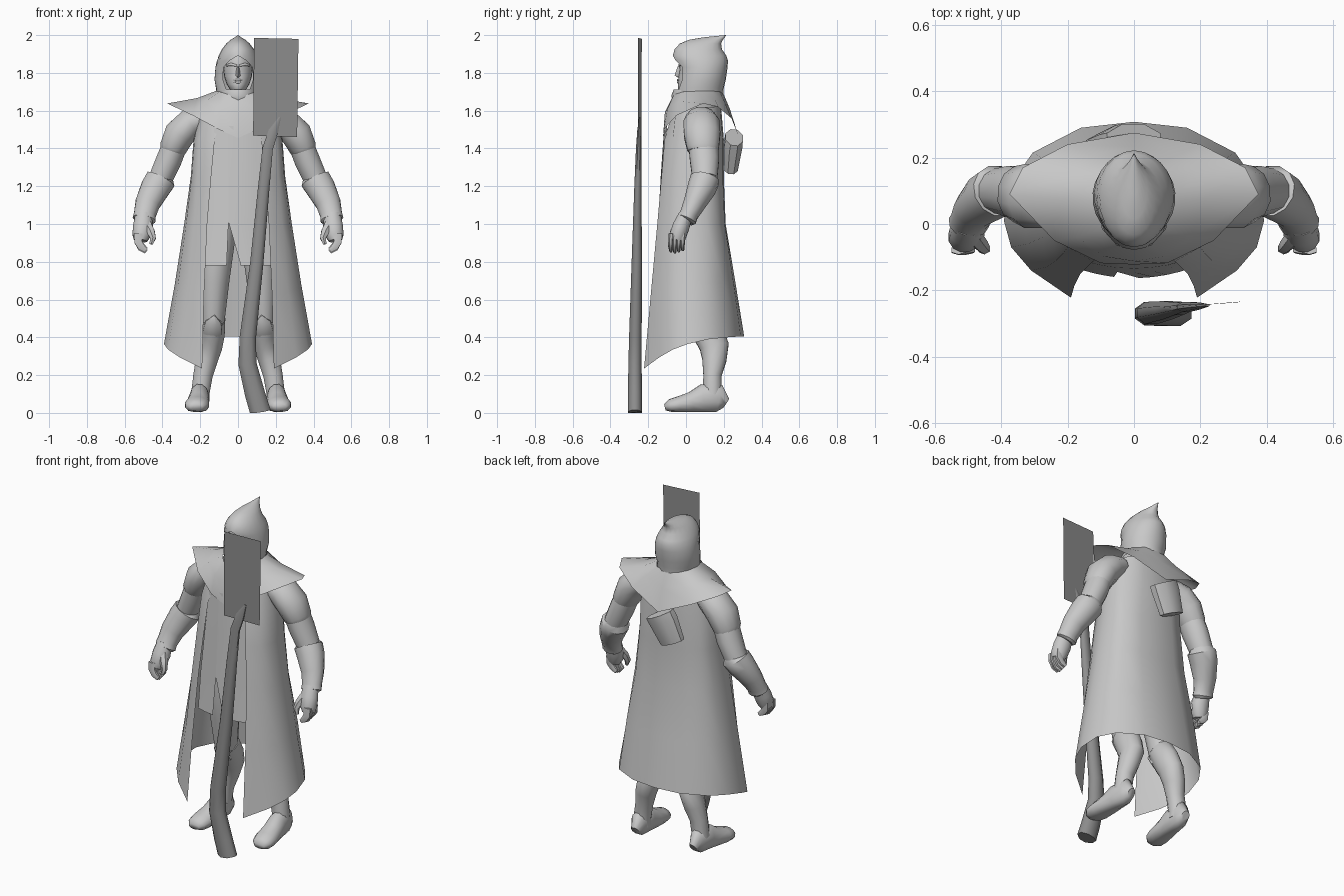
import bpy, bmesh, math
from mathutils import Vector


def material(name, v):
    m = bpy.data.materials.new(name)
    m.diffuse_color = (v, v, v, 1)
    return m


CLOTH = material("light grey", 0.58)
WOOD = material("dark grey", 0.27)


def loft(name, rows, closed=True, caps=True, mat=CLOTH, angle=40):
    """Skin a surface over rows of points."""
    bm = bmesh.new()
    vs = [[bm.verts.new(p) for p in r] for r in rows]
    n = len(rows[0])
    for a, b in zip(vs, vs[1:]):
        for i in range(n if closed else n - 1):
            j = (i + 1) % n
            bm.faces.new((a[i], a[j], b[j], b[i]))
    if closed and caps:
        bm.faces.new(vs[0])
        bm.faces.new(vs[-1])
    bmesh.ops.remove_doubles(bm, verts=bm.verts, dist=0.0005)
    bmesh.ops.recalc_face_normals(bm, faces=bm.faces)
    me = bpy.data.meshes.new(name)
    bm.to_mesh(me)
    bm.free()
    me.materials.append(mat)
    me.shade_smooth()
    me.set_sharp_from_angle(angle=math.radians(angle))
    ob = bpy.data.objects.new(name, me)
    bpy.context.collection.objects.link(ob)
    return ob


def tube(name, path, s=1, n=12, ref=(0, 1, 0), floor=None, **kw):
    """Tube along (x, y, z, radius_a, radius_b); s = -1 mirrors it."""
    pts = [Vector(p[:3]) for p in path]
    rows = []
    for i, p in enumerate(path):
        t = (pts[min(i + 1, len(pts) - 1)] - pts[max(i - 1, 0)]).normalized()
        u = Vector(ref).cross(t).normalized()
        v = t.cross(u)
        row = []
        for k in range(n):
            a = 2 * math.pi * (k + .5) / n
            q = pts[i] + u * p[3] * math.cos(a) + v * p[4] * math.sin(a)
            if floor is not None:
                q.z = max(q.z, floor)
            row.append((q.x * s, q.y, q.z))
        rows.append(row)
    return loft(name, rows, **kw)


def ovals(name, levels, n=20, **kw):
    """Stack of flat ovals (z, half width, front y, back y)."""
    rows = []
    for z, w, f, b in levels:
        rows.append([(w * math.sin(2 * math.pi * k / n),
                      (f + b) / 2 - (b - f) / 2 * math.cos(2 * math.pi * k / n), z)
                     for k in range(n)])
    return loft(name, rows, **kw)


def mirrored(half):
    """Half row, front to back centre, extended to the other side."""
    return half + [(-x, y, z) for x, y, z in reversed(half[:-1])]


# Torso and scarf
ovals("torso", [(1.64, .12, -.03, .16), (1.59, .2, -.06, .175), (1.5, .22, -.10, .185),
                (1.3, .22, -.118, .185), (1.12, .21, -.125, .18), (1.0, .2, -.122, .17)])
ovals("scarf", [(1.70, .08, -.045, .16), (1.713, .1, -.065, .175), (1.68, .108, -.078, .185),
                (1.65, .1, -.07, .17), (1.63, .1, -.06, .17)], caps=False)

# Split tunic front
for name, side, inner in (("tunic_left_flap", -1, (-.05, -.05, -.05, -.06)),
                          ("tunic_right_flap", 1, (-.05, -.05, -.05, .015))):
    rows = []
    for z, w, f, xi in zip((1.52, 1.25, 1.01, .78), (.125, .15, .172, .18),
                           (.115, .134, .147, .163), inner):
        xs = [xi + (side * w - xi) * k / 4 for k in range(5)]
        rows.append([(x, -f + 1.0 * x * x, z) for x in xs])
    loft(name, rows, closed=False)

# Long open coat
coat = [
    [(.06, -.06, 1.63), (.15, -.05, 1.63), (.19, 0, 1.62), (.2, .05, 1.62),
     (.19, .1, 1.62), (.16, .15, 1.62), (.08, .18, 1.63), (0, .185, 1.63)],
    [(.123, -.113, 1.45), (.20, -.07, 1.45), (.23, 0, 1.45), (.235, .05, 1.45),
     (.23, .1, 1.45), (.2, .155, 1.45), (.1, .195, 1.45), (0, .2, 1.45)],
    [(.142, -.13, 1.25), (.215, -.09, 1.25), (.245, -.02, 1.25), (.25, .04, 1.25),
     (.24, .11, 1.25), (.205, .16, 1.25), (.11, .195, 1.25), (0, .2, 1.25)],
    [(.163, -.152, 1.0), (.235, -.11, 1.0), (.275, -.04, 1.0), (.285, .03, 1.0),
     (.27, .11, 1.0), (.225, .17, 1.0), (.12, .205, 1.0), (0, .21, 1.0)],
    [(.18, -.187, .62), (.265, -.13, .64), (.32, -.06, .66), (.335, .02, .68),
     (.32, .11, .69), (.27, .195, .7), (.14, .25, .7), (0, .26, .7)],
    [(.19, -.222, .235), (.31, -.14, .295), (.37, -.07, .335), (.392, .01, .365),
     (.372, .12, .39), (.305, .215, .40), (.16, .29, .405), (0, .308, .405)]]
loft("long_coat", [mirrored(r) for r in coat], closed=False, angle=50)

# Pointed shoulder mantle
mantle = [
    [(0, -.07, 1.66), (.05, -.065, 1.685), (.095, -.015, 1.70), (.115, .07, 1.705),
     (.108, .13, 1.705), (.07, .18, 1.70), (0, .198, 1.69)],
    [(0, -.112, 1.59), (.09, -.098, 1.61), (.17, -.04, 1.65), (.215, .075, 1.667),
     (.19, .155, 1.66), (.13, .207, 1.64), (0, .232, 1.61)],
    [(0, -.122, 1.455), (.10, -.118, 1.50), (.24, -.05, 1.575), (.375, .09, 1.638),
     (.335, .17, 1.62), (.2, .24, 1.56), (0, .275, 1.475)]]
loft("shoulder_mantle", [mirrored(r) for r in mantle], closed=False, angle=60)

# Hood, open round the face: z, opening, half width, front y, back y
hood = []
for z, o, w, f, b in ((1.685, .05, .114, -.06, .197), (1.72, .065, .117, -.058, .2),
                      (1.765, .08, .125, -.05, .211), (1.83, .077, .12, -.05, .22),
                      (1.865, .045, .112, -.067, .222), (1.892, 0, .102, -.07, .213),
                      (1.925, 0, .085, -.06, .19), (1.955, 0, .062, -.033, .186),
                      (1.975, 0, .04, .015, .195), (1.988, 0, .018, .09, .205),
                      (2.0, 0, .002, .208, .213)):
    a0 = math.asin(o / w)
    half = []
    for k in range(11):
        a = a0 + (math.pi - a0) * k / 10
        half.append((w * math.sin(a) if k < 10 else 0, (f + b) / 2 - (b - f) / 2 * math.cos(a), z))
    hood.append(mirrored(half))
loft("hood", hood, closed=False, angle=60)

# Head and face
ovals("head", [(1.66, .05, -.01, .1), (1.70, .03, -.03, .1), (1.715, .045, -.042, .11),
               (1.74, .06, -.043, .13), (1.78, .073, -.04, .15), (1.82, .078, -.034, .16),
               (1.86, .075, -.04, .16), (1.9, .055, -.02, .14)])
loft("nose", [[(-.007, -.03, 1.835), (0, -.044, 1.835), (.007, -.03, 1.835)],
              [(-.016, -.03, 1.785), (0, -.06, 1.787), (.016, -.03, 1.785)],
              [(-.01, -.03, 1.776), (0, -.045, 1.776), (.01, -.03, 1.776)]], angle=70)
for i, z in enumerate((1.762, 1.75)):
    tube(("upper_lip", "lower_lip")[i], [(-.024, -.034, z, .002, .003), (0, -.044, z, .005, .006),
         (.024, -.034, z, .002, .003)], n=6, ref=(0, 0, 1), angle=70)

for s, side in ((1, "right"), (-1, "left")):
    # Brow ridge
    tube(side + "_brow", [(.006, -.034, 1.838, .007, .006), (.035, -.031, 1.845, .009, .008),
                          (.06, -.01, 1.84, .006, .006)], s, 8, ref=(0, 0, 1), angle=70)
    # Sleeve, arm and bracer
    tube(side + "_sleeve", [(.18, .08, 1.565, .06, .08), (.25, .082, 1.535, .08, .098),
                            (.31, .085, 1.475, .085, .1), (.345, .09, 1.40, .074, .087),
                            (.35, .09, 1.385, .066, .08)], s)
    tube(side + "_arm", [(.33, .09, 1.43, .068, .08), (.365, .098, 1.34, .07, .08),
                         (.41, .1, 1.24, .065, .068)], s)
    tube(side + "_bracer", [(.406, .1, 1.25, .066, .066), (.41, .1, 1.235, .083, .08),
                            (.438, .083, 1.19, .08, .077), (.478, .045, 1.11, .068, .06),
                            (.493, .016, 1.05, .06, .05), (.497, .005, 1.025, .063, .052),
                            (.5, .0, 1.015, .05, .042)], s)
    # Hand with four curled fingers and a thumb
    tube(side + "_palm", [(.498, .0, 1.05, .046, .038), (.503, -.025, .99, .054, .046),
                          (.512, -.042, .94, .049, .046), (.516, -.048, .912, .036, .038)], s)
    for i in range(4):
        y = -.078 + .021 * i
        tip = .006 * abs(i - 1)
        tube(f"{side}_finger_{i + 1}", [(.528, y, .95, .026, .014), (.528, y - .003, .905, .024, .013),
                                        (.512, y - .004, .872 + tip, .021, .012),
                                        (.486, y - .002, .853 + tip, .013, .009)], s, 6)
    tube(side + "_thumb", [(.485, -.035, 1.0, .03, .024), (.462, -.062, .96, .024, .022),
                           (.45, -.075, .925, .018, .017), (.46, -.08, .893, .01, .009)], s, 6)
    # Leg, tall boot with knee point and rear cuff, foot
    tube(side + "_leg", [(.095, .04, 1.04, .09, .1), (.11, .04, .9, .095, .105),
                         (.125, .05, .7, .082, .09), (.132, .075, .48, .062, .07)], s)
    tube(side + "_boot_shaft", [(.132, .07, .50, .058, .065), (.133, .08, .495, .068, .078),
                                (.136, .12, .42, .068, .085), (.145, .15, .35, .064, .08),
                                (.166, .15, .28, .06, .066), (.185, .14, .2, .053, .05),
                                (.2, .14, .1, .05, .052), (.2, .14, .06, .05, .05)], s)
    tube(side + "_knee_guard", [(.125, -.005, .515, .004, .004), (.13, .02, .485, .045, .03),
                                (.135, .06, .43, .055, .035), (.14, .09, .37, .03, .02)], s, 8)
    tube(side + "_foot", [(.197, .212, .05, .03, .025), (.2, .175, .075, .078, .047),
                          (.205, .09, .075, .08, .054), (.21, .03, .055, .058, .06),
                          (.217, -.04, .043, .045, .067), (.222, -.085, .036, .037, .058),
                          (.222, -.112, .03, .018, .035)], s, ref=(1, 0, 0), floor=.006, angle=60)

# Slanted pouch on the back
tube("back_pouch", [(.0, .255, 1.458, .098, .05), (-.02, .25, 1.42, .098, .052),
                    (-.075, .237, 1.295, .082, .04)], n=8)

# Crooked staff and the flat panel at its head
tube("staff", [(.118, -.27, .0, .062, .04), (.09, -.27, .1, .058, .04), (.05, -.27, .26, .052, .038),
               (.052, -.268, .4, .047, .036), (.1, -.26, .8, .038, .03), (.137, -.255, 1.2, .033, .02),
               (.157, -.25, 1.4, .03, .016), (.187, -.247, 1.49, .028, .012),
               (.222, -.245, 1.565, .006, .004)], n=8, mat=WOOD, floor=0, angle=60)
loft("staff_panel", [[(.08, -.253, 1.468), (.313, -.236, 1.46)],
                     [(.085, -.253, 1.985), (.32, -.234, 1.98)]], closed=False, mat=WOOD)
